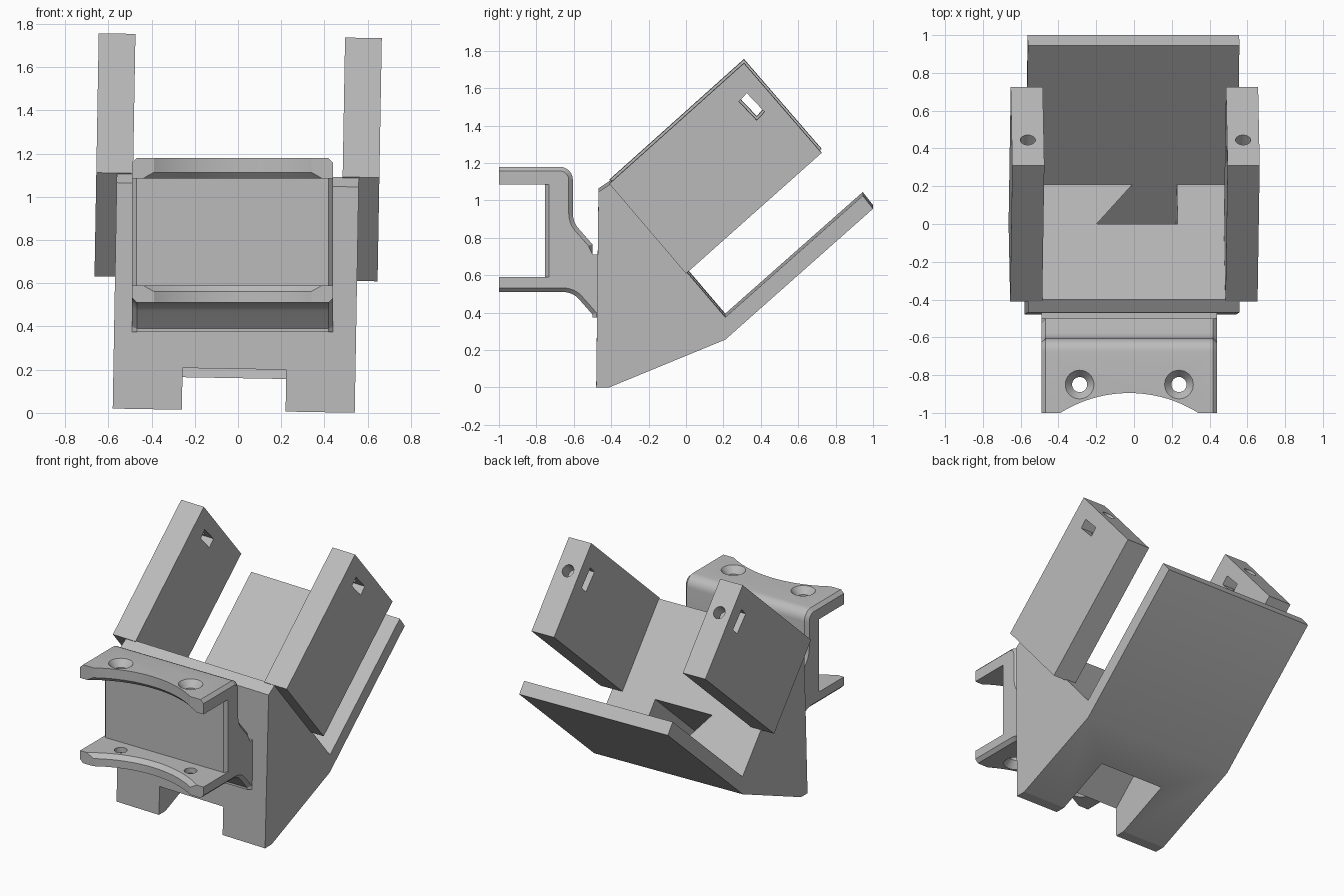
import bpy, bmesh, math
from mathutils import Matrix, Vector

if "Cube" in bpy.data.objects:
    bpy.data.objects.remove(bpy.data.objects["Cube"])

grey = bpy.data.materials.new("plain_grey")
grey.use_nodes = True
GREY = (0.5, 0.5, 0.5, 1)
grey.diffuse_color = GREY
grey.node_tree.nodes["Principled BSDF"].inputs["Base Color"].default_value = GREY

# The cradle leans very slightly sideways; the clamp does not
ROLL = Matrix.Rotation(math.radians(1), 4, 'Y') @ Matrix.Translation((-0.02, 0, 0.01))
CLAMP_X = -0.025


def finish(name, bm, matrix=None):
    if matrix:
        bm.transform(matrix)
    bmesh.ops.recalc_face_normals(bm, faces=bm.faces)
    mesh = bpy.data.meshes.new(name)
    bm.to_mesh(mesh)
    bm.free()
    mesh.materials.append(grey)
    ob = bpy.data.objects.new(name, mesh)
    bpy.context.collection.objects.link(ob)
    return ob


def prism_bm(points, x0, x1):
    """Extrude a (y, z) outline along x."""
    bm = bmesh.new()
    face = bm.faces.new([bm.verts.new((x0, y, z)) for y, z in points])
    out = bmesh.ops.extrude_face_region(bm, geom=[face])
    verts = [v for v in out["geom"] if isinstance(v, bmesh.types.BMVert)]
    bmesh.ops.translate(bm, verts=verts, vec=(x1 - x0, 0, 0))
    return bm


def prism(name, points, x0, x1, matrix=None):
    return finish(name, prism_bm(points, x0, x1), matrix)


def lathe(name, profile, matrix, steps=32):
    """Closed solid from (radius, z) rings."""
    bm = bmesh.new()
    rings = []
    for r, z in profile:
        angles = [2 * math.pi * i / steps for i in range(steps)]
        rings.append([bm.verts.new((r * math.cos(a), r * math.sin(a), z)) for a in angles])
    for a, b in zip(rings, rings[1:]):
        for i in range(steps):
            j = (i + 1) % steps
            bm.faces.new((a[i], a[j], b[j], b[i]))
    bm.faces.new(rings[0])
    bm.faces.new(rings[-1])
    return finish(name, bm, matrix)


def cut(ob, cutter):
    cutter.hide_render = True
    mod = ob.modifiers.new("cut", 'BOOLEAN')
    mod.operation = 'DIFFERENCE'
    mod.solver = 'EXACT'
    mod.object = cutter
    bpy.context.view_layer.objects.active = ob
    bpy.ops.object.modifier_apply(modifier=mod.name)
    bpy.data.objects.remove(cutter)


# Wedge body with the sloping rear tray in one outline
wedge = [(-0.48, 0), (-0.41, 0), (0.21, 0.255), (1.0, 0.955), (0.945, 1.025),
         (0.21, 0.375), (-0.40, 1.09), (-0.468, 1.045)]
body = prism("wedge_body_and_tray", wedge, -0.56, 0.56, ROLL)

# Slot running down through the wedge along the tray surface
SLOPE = 0.65 / 0.735
slot = [(0.11, 0.62 + 0.11 * SLOPE), (-0.60, 0.615 - 0.60 * SLOPE), (-0.60, -0.4),
        (-0.45, 0.375 - 0.66 * SLOPE), (0.21, 0.375), (0.25, 0.375 + 0.04 * SLOPE)]
cut(body, prism("slot_cutter", slot, -0.24, 0.24, ROLL))

# Two thick side arms, each with a cross slot and a screw hole in its end
arm_outline = [(-0.41, 1.09), (0.31, 1.735), (0.725, 1.255), (0, 0.61)]
nut_slot = [(0.283, 1.53), (0.325, 1.575), (0.42, 1.475), (0.378, 1.43)]
bore_dir = Vector((0, 0.74, 0.67))
for name, side in (("left_arm", 1), ("right_arm", -1)):
    x0, x1 = sorted((side * 0.485, side * 0.655))
    arm = prism(name, arm_outline, x0, x1, ROLL)
    cut(arm, prism("nut_slot_cutter", nut_slot, x0 - 0.1, x1 + 0.1, ROLL))
    aim = bore_dir.to_track_quat('Z', 'Y').to_matrix().to_4x4()
    bore = ROLL @ Matrix.Translation((side * 0.57, 0.445, 1.579)) @ aim
    cut(arm, lathe("bore_cutter", [(0.04, -0.25), (0.04, 0.1)], bore))


def arc(cy, cz, r, start, end, steps=6):
    angles = [math.radians(start + (end - start) * i / steps) for i in range(steps + 1)]
    return [(cy + r * math.cos(a), cz + r * math.sin(a)) for a in angles]


# C-shaped front clamp: outer skin is chamfered along both sides
upper = [(-1, 1.18)] + arc(-0.675, 1.11, 0.07, 90, 0) + arc(-0.485, 0.93, 0.12, 180, 220)
upper += [(-0.50, 0.765), (-0.50, 0.71)]
lower = [(-0.50, 0.375), (-0.50, 0.39)] + arc(-0.655, 0.40, 0.11, 40, 90) + [(-1, 0.51)]
inner = [(-1, 0.59), (-0.755, 0.59), (-0.755, 1.085), (-1, 1.085)]
neck = [(-0.45, 0.71), (-0.45, 0.375)]
bm = prism_bm(upper + neck + lower + inner, CLAMP_X - 0.465, CLAMP_X + 0.465)


def on_skin(edge):
    a, b = (v.co for v in edge.verts)
    if abs(a.x - b.x) > 0.01 or max(a.y, b.y) > -0.499 or abs(a.y - b.y) < 0.001 and a.y < -0.7:
        return False
    return not all(abs(p.z - z) < 0.001 for p in (a, b) for z in (0.59,)) and \
        not all(abs(p.z - 1.085) < 0.001 for p in (a, b))


bmesh.ops.bevel(bm, geom=[e for e in bm.edges if on_skin(e)], offset=0.022,
                segments=1, affect='EDGES', clamp_overlap=True)
clamp = finish("front_clamp", bm)

# Chamfers down the sides of the clamp web
for side in (-1, 1):
    bm = bmesh.new()
    bmesh.ops.create_cube(bm, size=1)
    place = Matrix.Translation((CLAMP_X + side * 0.465, -0.755, 0.8375))
    turn = Matrix.Rotation(math.radians(45), 4, 'Z')
    cut(clamp, finish("web_cutter", bm, place @ turn @ Matrix.Diagonal((0.03, 0.03, 0.494, 1))))

# Round saddle cut across both flanges, flared on their inner faces
R = 0.687
saddle = [(R, 0.4), (R, 0.562), (R + 0.028, 0.591), (R + 0.028, 1.084), (R, 1.113), (R, 1.3)]
cut(clamp, lathe("saddle_cutter", saddle, Matrix.Translation((CLAMP_X, -0.895 - R, 0)), 128))

# Countersunk screw holes through both flanges
for side in (-1, 1):
    for z, flip in ((1.18, 1), (0.51, -1)):
        place = Matrix.Translation((CLAMP_X + side * 0.263, -0.85, z))
        hole = [(0.04, -0.15), (0.04, -0.045), (0.076, 0), (0.076, 0.05)]
        cut(clamp, lathe("screw_cutter", hole, place @ Matrix.Diagonal((1, 1, flip, 1))))

# Smooth rounded surfaces, keep the corners crisp
for ob in bpy.context.collection.objects:
    if ob.type == 'MESH' and grey.name in ob.data.materials:
        bpy.ops.object.select_all(action='DESELECT')
        ob.select_set(True)
        bpy.context.view_layer.objects.active = ob
        bpy.ops.object.shade_smooth_by_angle(angle=math.radians(20))
